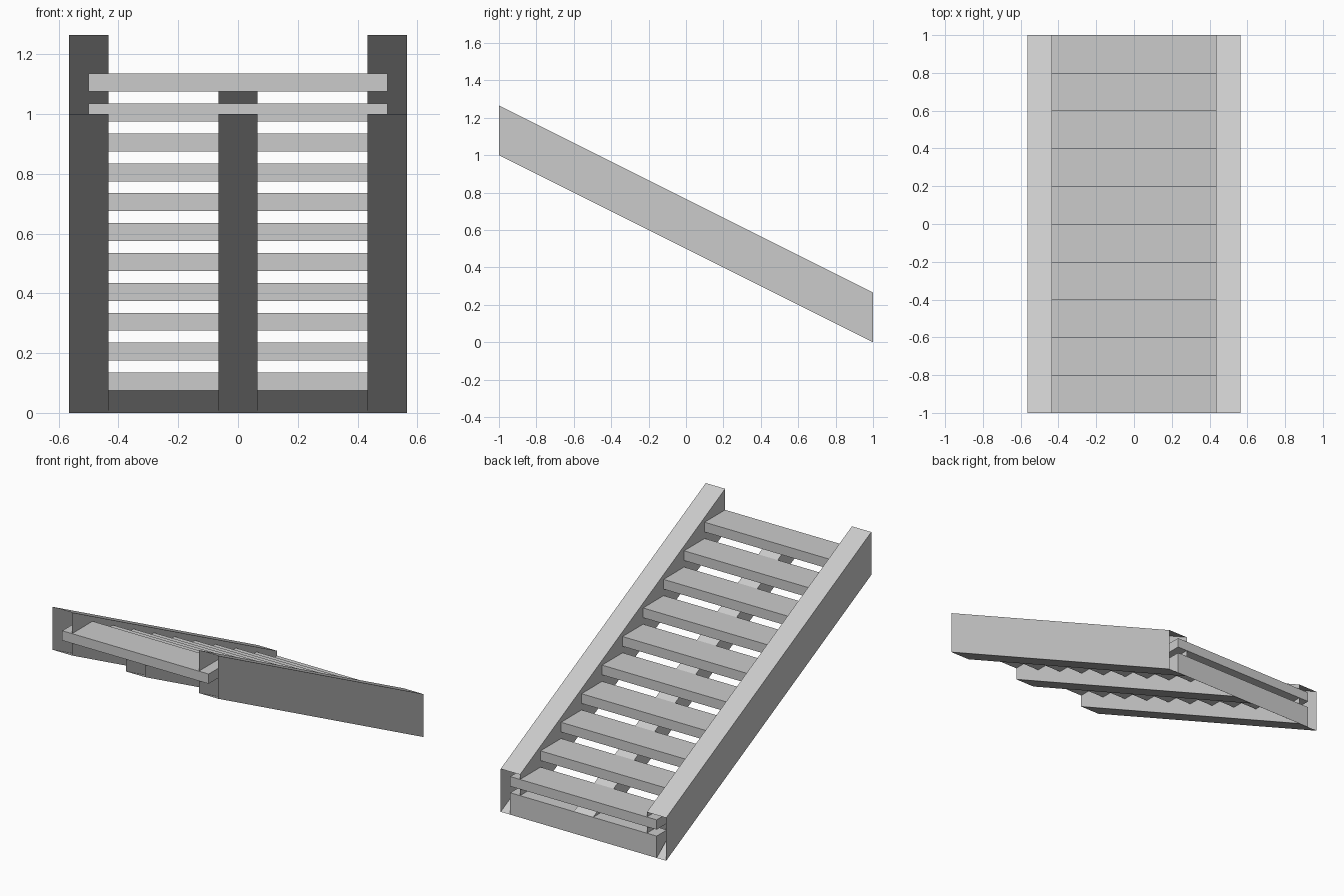
import bpy

cube = bpy.data.objects.get("Cube")
if cube:
    bpy.data.objects.remove(cube, do_unlink=True)

grey = bpy.data.materials.new("light_grey")
grey.use_nodes = True
colour = (0.6, 0.6, 0.6, 1)
grey.diffuse_color = colour
grey.node_tree.nodes["Principled BSDF"].inputs["Base Color"].default_value = colour


def prism(name, profile, x0, x1, open_sides=()):
    """Extrude a (y, z) profile along x; open_sides lists profile edges left without a face."""
    n = len(profile)
    verts = [(x, y, z) for x in (x0, x1) for y, z in profile]
    faces = [tuple(reversed(range(n))), tuple(range(n, 2 * n))]
    for i in range(n):
        if i not in open_sides:
            j = (i + 1) % n
            faces.append((i, j, j + n, i + n))
    mesh = bpy.data.meshes.new(name)
    mesh.from_pydata(verts, [], faces)
    mesh.materials.append(grey)
    obj = bpy.data.objects.new(name, mesh)
    bpy.context.collection.objects.link(obj)
    return obj


def stringer(name, x0, x1, height):
    """Sloping hollow beam, open at its upper and lower ends."""
    profile = [(-1, 1), (1, 0), (1, height), (-1, 1 + height)]
    return prism(name, profile, x0, x1, open_sides=(1, 3))


# Sloping beams
OUTER, INNER, MIDDLE = 0.565, 0.433, 0.066
stringer("left_stringer", INNER, OUTER, 0.265)
stringer("right_stringer", -OUTER, -INNER, 0.265)
stringer("middle_stringer", -MIDDLE, MIDDLE, 0.135)

# Treads, running into the hollow side beams
STEPS, RUN, RISE, THICK, HALF = 10, 0.2, 0.1, 0.06, 0.5
for i in range(STEPS):
    y = -1 + i * RUN
    top = 1.135 - i * RISE
    prism(f"tread_{i + 1}",
          [(y, top - THICK), (y + RUN, top - THICK), (y + RUN, top), (y, top)],
          -HALF, HALF)

# Bottom board, cut off at a slant underneath
prism("bottom_board", [(0.9, 0.075), (1, 0), (1, 0.135), (0.9, 0.135)], -HALF, HALF)
